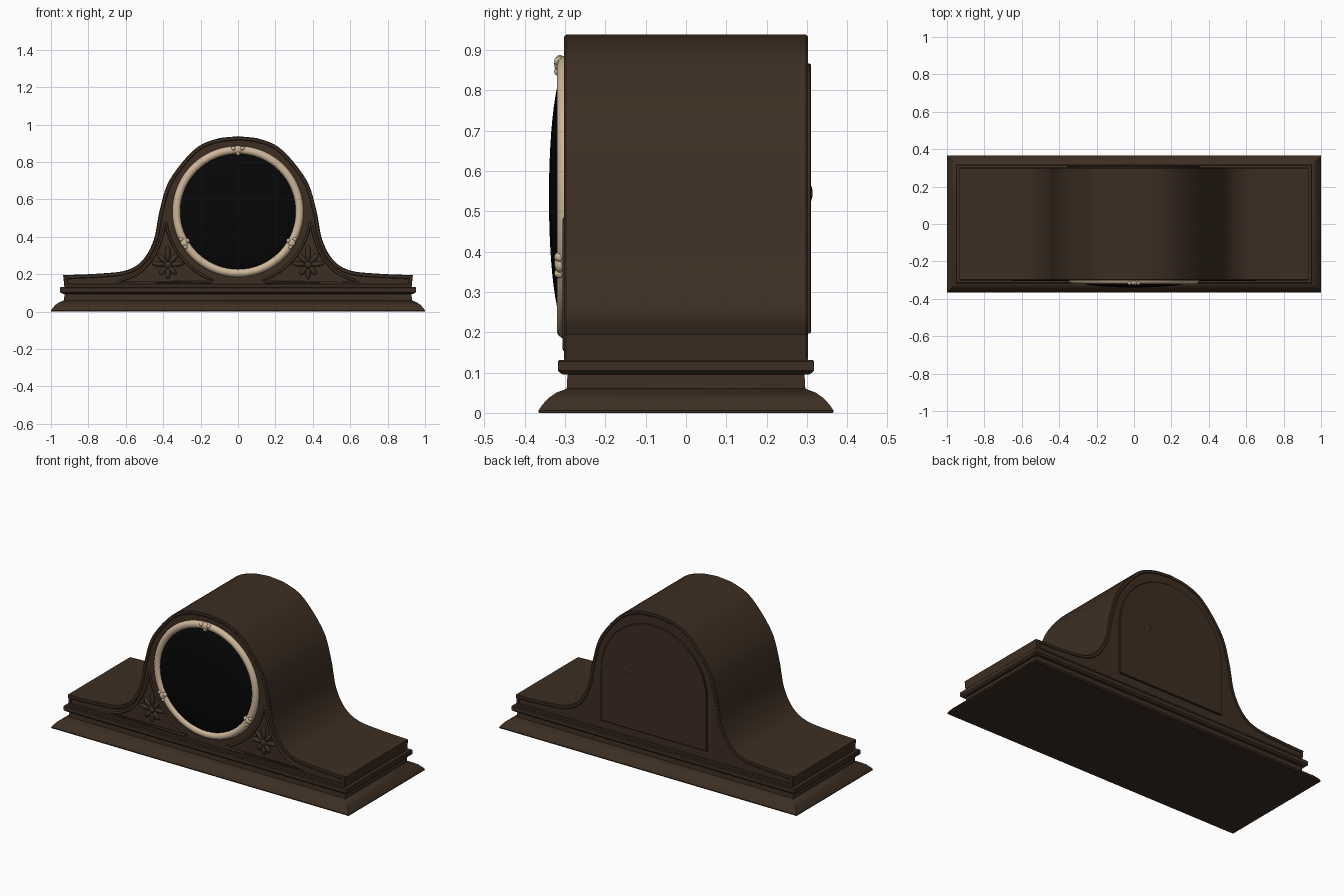
import bpy, bmesh, math
from mathutils import Vector

cube = bpy.data.objects.get("Cube")
if cube:
    bpy.data.objects.remove(cube)


def material(name, rgb, rough):
    m = bpy.data.materials.new(name)
    m.use_nodes = True
    m.diffuse_color = (*rgb, 1)
    bsdf = m.node_tree.nodes["Principled BSDF"]
    bsdf.inputs["Base Color"].default_value = (*rgb, 1)
    bsdf.inputs["Roughness"].default_value = rough
    return m


WOOD = material("dark wood", (0.046, 0.027, 0.016), 0.6)
BRASS = material("pale brass", (0.62, 0.47, 0.32), 0.5)
GLASS = material("black glass", (0.002, 0.002, 0.002), 0.4)
DIAL_Z = 0.535


def smooth(ob, angle):
    bpy.ops.object.select_all(action='DESELECT')
    ob.select_set(True)
    bpy.context.view_layer.objects.active = ob
    bpy.ops.object.shade_smooth_by_angle(angle=math.radians(angle))


def add(name, bm, mat, angle=35):
    bmesh.ops.recalc_face_normals(bm, faces=bm.faces)
    mesh = bpy.data.meshes.new(name)
    bm.to_mesh(mesh)
    bm.free()
    mesh.materials.append(mat)
    ob = bpy.data.objects.new(name, mesh)
    bpy.context.collection.objects.link(ob)
    smooth(ob, angle)
    return ob


def bridge(bm, a, b):
    for i in range(len(a)):
        j = (i + 1) % len(a)
        bm.faces.new((a[i], a[j], b[j], b[i]))


def ring_edges(bm, ring):
    return [bm.edges.get(p) or bm.edges.new(p) for p in zip(ring, ring[1:] + ring[:1])]


def inset(outline, d):
    """Mitred inward offset of an anticlockwise outline."""
    pts = [Vector(p) for p in outline]
    out = []
    for i, p in enumerate(pts):
        a = (p - pts[i - 1]).normalized()
        b = (pts[(i + 1) % len(pts)] - p).normalized()
        n = Vector((-a.y - b.y, a.x + b.x)) / (1 + a.dot(b))
        out.append(p + n * d)
    return out


def slab(outline, sections, holes=(), floor=0):
    """Skin an xz outline through (y, inset) sections; sink pockets into the first cap."""
    bm = bmesh.new()
    rings = [[bm.verts.new((x, y, z)) for x, z in inset(outline, d)] for y, d in sections]
    for a, b in zip(rings, rings[1:]):
        bridge(bm, a, b)
    bm.faces.new(rings[-1])
    edges = ring_edges(bm, rings[0])
    for hole in holes:
        rim = [bm.verts.new((x, sections[0][0], z)) for x, z in hole]
        base = [bm.verts.new((x, floor, z)) for x, z in hole]
        edges += ring_edges(bm, rim)
        bridge(bm, rim, base)
        bm.faces.new(base)
    bmesh.ops.triangle_fill(bm, use_beauty=True, edges=edges, normal=(0, -1, 0))
    return bm


def arc(r, a0, a1, n, cz=DIAL_Z):
    angles = [math.radians(a0 + (a1 - a0) * i / n) for i in range(n + 1)]
    return [(r * math.cos(a), cz + r * math.sin(a)) for a in angles]


def spline(points, steps=6):
    """Catmull-Rom curve through a few points."""
    p = [Vector(q) for q in points]
    p = [2 * p[0] - p[1]] + p + [2 * p[-1] - p[-2]]
    out = []
    for a, b, c, d in zip(p, p[1:], p[2:], p[3:]):
        for k in range(steps):
            t = k / steps
            out.append(tuple(0.5 * (2 * b + (c - a) * t + (2 * a - 5 * b + 4 * c - d) * t * t
                                    + (3 * b - a - 3 * c + d) * t ** 3)))
    return out + [tuple(points[-1])]


def blob(name, loc, size, mat, turn=0):
    bpy.ops.mesh.primitive_uv_sphere_add(segments=16, ring_count=10, radius=1,
                                         location=loc, rotation=(0, turn, 0))
    ob = bpy.context.object
    ob.name = name
    ob.scale = size
    ob.data.materials.append(mat)
    smooth(ob, 60)


# Moulded plinth: stacked rectangles, half depth against height
steps = [(0.365, 0), (0.366, 0.006), (0.358, 0.018), (0.342, 0.036), (0.322, 0.05), (0.296, 0.06),
         (0.294, 0.095), (0.308, 0.096), (0.318, 0.105), (0.318, 0.127), (0.314, 0.131), (0.29, 0.131)]
bm = bmesh.new()
rings = []
for d, z in steps:
    w = d + 0.634
    rings.append([bm.verts.new((x, y, z)) for x, y in ((-w, -d), (w, -d), (w, d), (-w, d))])
for a, b in zip(rings, rings[1:]):
    bridge(bm, a, b)
bm.faces.new(rings[0])
bm.faces.new(rings[-1])
add("plinth", bm, WOOD)

# Case: arched crown sweeping down to flat shoulders, with a raised rim
# on both faces and two sunk triangular panels in the front
half = spline([(0.935, 0.195), (0.75, 0.203), (0.6, 0.22), (0.51, 0.275), (0.45, 0.385),
               (0.418, 0.545), (0.365, 0.705), (0.235, 0.865), (0.12, 0.922), (0, 0.938)])
half = [(0.928, 0.128)] + half
outline = half + [(-x, z) for x, z in reversed(half[:-1])]
outer = spline([(0.645, 0.158), (0.535, 0.205), (0.465, 0.275), (0.42, 0.36), (0.387, 0.48)], 4)
triangle = outer + arc(0.39, -10, -70, 12) + [(0.15, 0.158)]
panels = {"left": triangle, "right": [(-x, z) for x, z in triangle]}
front = [(-0.299, 0.021), (-0.302, 0.017), (-0.302, 0.004), (-0.298, 0)]
sections = front + [(-y, d) for y, d in reversed(front)]
add("case", slab(outline, sections, panels.values(), -0.286), WOOD)

# Panel beads and carved leaf sprays: angle, reach and half length of each leaf
petals = [(0, 0.06, 0.045), (42, 0.045, 0.034), (-42, 0.045, 0.034), (85, 0.05, 0.035),
          (-85, 0.05, 0.035), (140, 0.04, 0.028), (-140, 0.04, 0.028), (180, 0.045, 0.03)]
for label, shape in panels.items():
    curve = bpy.data.curves.new(label + "_panel_bead", 'CURVE')
    curve.dimensions = '3D'
    curve.bevel_depth = 0.007
    curve.bevel_resolution = 2
    path = curve.splines.new('POLY')
    path.points.add(len(shape) - 1)
    path.use_cyclic_u = True
    for point, (x, z) in zip(path.points, shape):
        point.co = (x, -0.299, z, 1)
    curve.materials.append(WOOD)
    bpy.context.collection.objects.link(bpy.data.objects.new(label + "_panel_bead", curve))

    cx, cz = (0.375 if label == "left" else -0.375), 0.25
    for deg, reach, length in petals:
        a = math.radians(deg)
        blob(label + "_leaf", (cx + reach * math.sin(a), -0.286, cz + reach * math.cos(a)),
             (0.014, 0.014, length), WOOD, a)
    blob(label + "_leaf_heart", (cx, -0.288, cz), (0.02, 0.016, 0.02), WOOD)

# Dial: domed glass in a round bezel
dome = bmesh.new()
bmesh.ops.create_uvsphere(dome, u_segments=64, v_segments=24, radius=1)
for v in dome.verts:
    x, y, z = v.co
    v.co = (x * 0.313, -0.3 + z * 0.04, DIAL_Z + y * 0.313)
add("dial_glass", dome, GLASS, 60)

bpy.ops.mesh.primitive_torus_add(major_segments=72, minor_segments=14, major_radius=0.329,
                                 minor_radius=0.022, location=(0, -0.299, DIAL_Z),
                                 rotation=(math.pi / 2, 0, 0))
bezel = bpy.context.object
bezel.name = "bezel"
bezel.data.materials.append(BRASS)
smooth(bezel, 60)

# Three small scrolled clasps around the bezel
for deg in (90, 210, 330):
    for name, off, r, size in (("clasp", 0, 0.331, 0.022), ("clasp_scroll", 4, 0.338, 0.012),
                               ("clasp_scroll", -4, 0.338, 0.012), ("clasp_tip", 0, 0.312, 0.012)):
        b = math.radians(deg + off)
        blob(name, (r * math.cos(b), -0.313, DIAL_Z + r * math.sin(b)),
             (size, 0.014, size), BRASS)

# Back door with its turn knob
door = [(-0.355, 0.197), (0.355, 0.197)] + arc(0.355, 0, 180, 36, 0.512)
add("back_door", slab(door, [(0.29, 0), (0.307, 0), (0.31, 0.003)]), WOOD)
blob("door_knob", (0.16, 0.308, 0.545), (0.02, 0.006, 0.02), WOOD)
